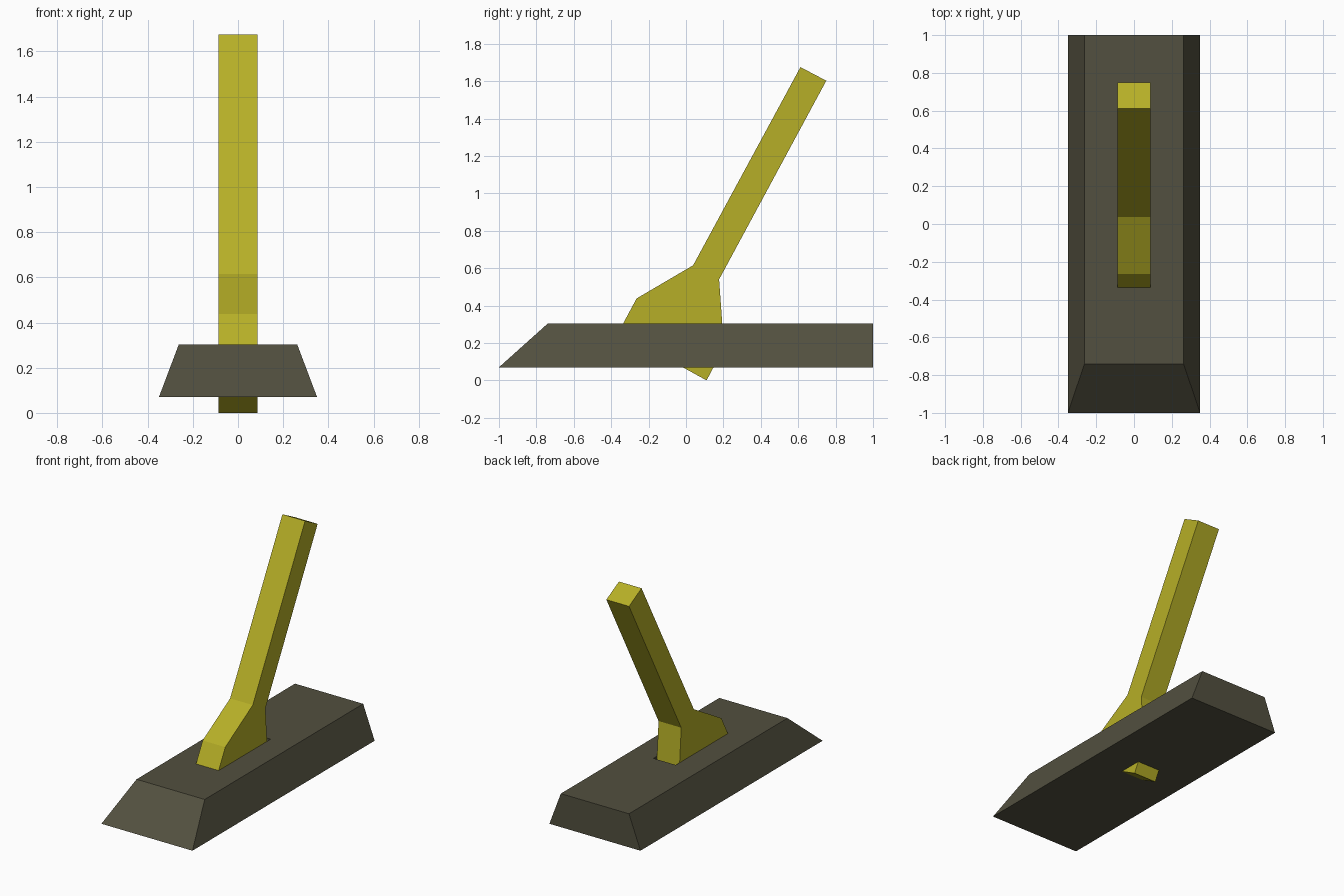
import bpy
import bmesh

if "Cube" in bpy.data.objects:
    bpy.data.objects.remove(bpy.data.objects["Cube"])


def material(name, color):
    mat = bpy.data.materials.new(name)
    mat.diffuse_color = color
    mat.use_nodes = True
    mat.node_tree.nodes["Principled BSDF"].inputs["Base Color"].default_value = mat.diffuse_color
    return mat


def loft(name, first, second, mat=None):
    """Solid joining two matching loops of points."""
    bm = bmesh.new()
    a = [bm.verts.new(p) for p in first]
    b = [bm.verts.new(p) for p in second]
    bm.faces.new(a)
    bm.faces.new(b)
    n = len(a)
    for i in range(n):
        j = (i + 1) % n
        bm.faces.new((a[i], a[j], b[j], b[i]))
    bmesh.ops.recalc_face_normals(bm, faces=bm.faces)
    mesh = bpy.data.meshes.new(name)
    bm.to_mesh(mesh)
    bm.free()
    obj = bpy.data.objects.new(name, mesh)
    bpy.context.collection.objects.link(obj)
    if mat:
        mesh.materials.append(mat)
    return obj


def rectangle(half_x, y0, y1, z):
    return [(-half_x, y0, z), (half_x, y0, z), (half_x, y1, z), (-half_x, y1, z)]


dark = material("dark_metal", (0.085, 0.08, 0.05, 1))
yellow = material("yellow_paint", (0.47, 0.43, 0.02, 1))

# Base plate with sloped sides and a sloped front
base = loft("base_plate", rectangle(0.35, -1, 1, 0.07),
            rectangle(0.262, -0.74, 1, 0.303), dark)

# Slot behind the lever in the top of the base
slot = loft("slot_cutter", rectangle(0.086, -0.25, 0.235, 0.2),
            rectangle(0.086, -0.25, 0.235, 0.4))
slot.hide_render = True
slot.hide_viewport = True
cut = base.modifiers.new("slot", 'BOOLEAN')
cut.operation = 'DIFFERENCE'
cut.solver = 'EXACT'
cut.object = slot

# Tilted lever: side profile extruded across x
profile = [(0.11, 0.0), (0.203, 0.175), (0.177, 0.54), (0.75, 1.602),
           (0.612, 1.675), (0.038, 0.615), (-0.264, 0.438), (-0.361, 0.258)]
lever = loft("lever", [(-0.087, y, z) for y, z in profile],
             [(0.087, y, z) for y, z in profile], yellow)
